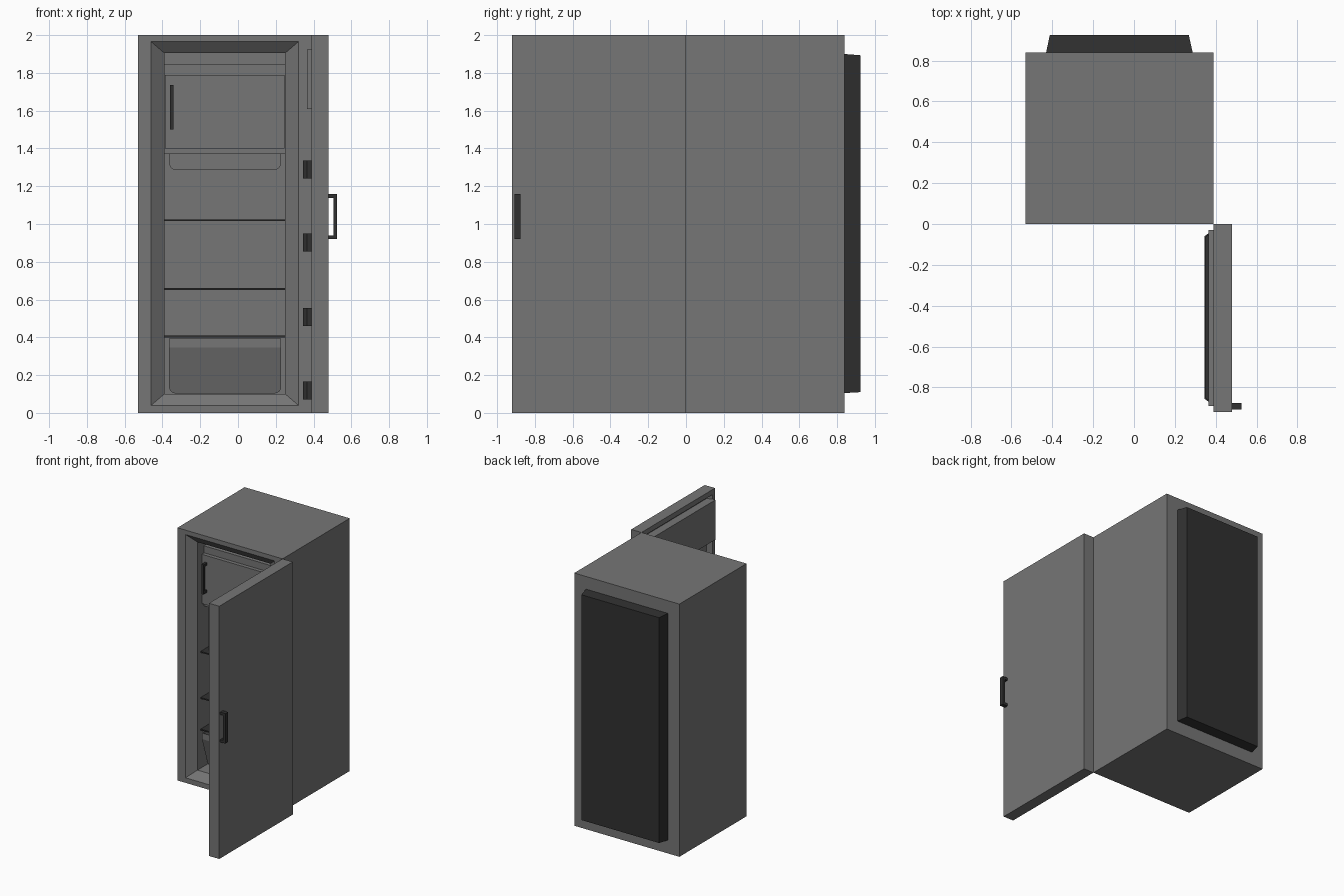
import bpy, bmesh

cube = bpy.data.objects.get("Cube")
if cube:
    bpy.data.objects.remove(cube, do_unlink=True)


def material(name, value):
    m = bpy.data.materials.new(name)
    m.use_nodes = True
    colour = (value, value, value, 1)
    m.diffuse_color = colour
    m.node_tree.nodes["Principled BSDF"].inputs["Base Color"].default_value = colour
    return m


GREY = material("appliance grey", 0.18)
DARK = material("dark plastic", 0.03)


def finish(name, bm, mat):
    bmesh.ops.recalc_face_normals(bm, faces=bm.faces)
    mesh = bpy.data.meshes.new(name)
    bm.to_mesh(mesh)
    bm.free()
    mesh.materials.append(mat)
    obj = bpy.data.objects.new(name, mesh)
    bpy.context.collection.objects.link(obj)
    return obj


def place(axis, depth, a, b):
    p = [a, b]
    p.insert(axis, depth)
    return p


def loft(name, axis, rings, mat):
    """Joins rectangles (u0, u1, z0, z1, depth) along x or y into a closed solid."""
    bm = bmesh.new()
    loops = [[bm.verts.new(place(axis, d, u, z))
              for u, z in ((u0, z0), (u1, z0), (u1, z1), (u0, z1))]
             for u0, u1, z0, z1, d in rings]
    for a, b in zip(loops, loops[1:]):
        for i in range(4):
            j = (i + 1) % 4
            bm.faces.new((a[i], a[j], b[j], b[i]))
    bm.faces.new(loops[0])
    bm.faces.new(loops[-1])
    return finish(name, bm, mat)


def box(name, x0, x1, y0, y1, z0, z1, mat):
    return loft(name, 1, [(x0, x1, z0, z1, y0), (x0, x1, z0, z1, y1)], mat)


def prism(name, axis, profile, lo, hi, mat, round_bottom=0, open_top=False):
    """Extrudes a profile along an axis, with optional round lower corners and open top."""
    bm = bmesh.new()
    ends = [[bm.verts.new(place(axis, d, a, b)) for a, b in profile] for d in (lo, hi)]
    n = len(profile)
    for i in range(n):
        j = (i + 1) % n
        bm.faces.new((ends[0][i], ends[0][j], ends[1][j], ends[1][i]))
    bm.faces.new(ends[0])
    bm.faces.new(ends[1])
    top = max(v.co.z for v in bm.verts)
    low = min(v.co.z for v in bm.verts)
    if round_bottom:
        edges = [e for e in bm.edges
                 if all(abs(v.co.z - low) < 1e-4 for v in e.verts)
                 and abs(e.verts[0].co.x - e.verts[1].co.x) < 1e-4]
        bmesh.ops.bevel(bm, geom=edges, offset=round_bottom, segments=5,
                        profile=0.5, affect='EDGES')
    if open_top:
        lid = [f for f in bm.faces if all(abs(v.co.z - top) < 1e-4 for v in f.verts)]
        bmesh.ops.delete(bm, geom=lid, context='FACES')
    obj = finish(name, bm, mat)
    if open_top:
        wall = obj.modifiers.new("wall", 'SOLIDIFY')
        wall.thickness = 0.008
        wall.offset = -1
    return obj


# Cabinet shell with a chamfered opening and hollow interior
loft("cabinet", 1, [
    (-0.53, 0.39, 0, 2, 0.84),
    (-0.53, 0.39, 0, 2, 0),
    (-0.46, 0.32, 0.04, 1.965, 0),
    (-0.39, 0.25, 0.1, 1.905, 0.05),
    (-0.39, 0.25, 0.1, 1.905, 0.77)], GREY)

# Tapered panel on the back
loft("back_panel", 1, [
    (-0.43, 0.287, 0.105, 1.9, 0.84),
    (-0.412, 0.268, 0.11, 1.893, 0.925)], DARK)

# Open door with a recessed inner face
loft("door", 0, [
    (-0.92, 0, 0, 2, 0.48),
    (-0.92, 0, 0, 2, 0.39),
    (-0.89, -0.03, 0.04, 1.96, 0.39),
    (-0.87, -0.05, 0.06, 1.94, 0.43)], GREY)
box("door_compartment", 0.365, 0.435, -0.89, -0.03, 1.61, 1.925, GREY)

# Door bins
bin_outline = [(0.43, -0.87), (0.365, -0.87), (0.345, -0.855),
               (0.345, -0.06), (0.365, -0.045), (0.43, -0.045)]
for i, z in enumerate((0.07, 0.46, 0.855, 1.24)):
    prism(f"door_bin_{i + 1}", 2, bin_outline, z, z + 0.095, DARK, open_top=True)

# Bracket handles on the door and the freezer flap
door_handle = [(0.48, 0.92), (0.525, 0.92), (0.525, 1.158), (0.48, 1.158),
               (0.48, 1.138), (0.505, 1.138), (0.505, 0.94), (0.48, 0.94)]
prism("door_handle", 1, door_handle, -0.908, -0.875, DARK)
freezer_handle = [(0.1, 1.5), (0.055, 1.5), (0.055, 1.735), (0.1, 1.735),
                  (0.1, 1.715), (0.073, 1.715), (0.073, 1.52), (0.1, 1.52)]
prism("freezer_handle", 0, freezer_handle, -0.36, -0.342, DARK)

# Freezer compartment, flap and tray below it
box("freezer_box", -0.39, 0.25, 0.13, 0.77, 1.37, 1.845, GREY)
box("freezer_flap", -0.387, 0.245, 0.1, 0.13, 1.4, 1.79, GREY)
tray = [(0.15, 1.37), (0.15, 1.285), (0.74, 1.285), (0.74, 1.37)]
prism("freezer_tray", 0, tray, -0.365, 0.228, GREY, round_bottom=0.04)

# Shelves
for i, z in enumerate((0.405, 0.655, 1.02)):
    box(f"shelf_{i + 1}", -0.39, 0.25, 0.09, 0.77, z - 0.005, z + 0.005, DARK)

# Bottom drawer with an upright rim and sloping front
drawer = [(0.07, 0.393), (0.07, 0.345), (0.15, 0.103), (0.74, 0.103), (0.74, 0.393)]
prism("bottom_drawer", 0, drawer, -0.365, 0.228, GREY, round_bottom=0.035, open_top=True)
